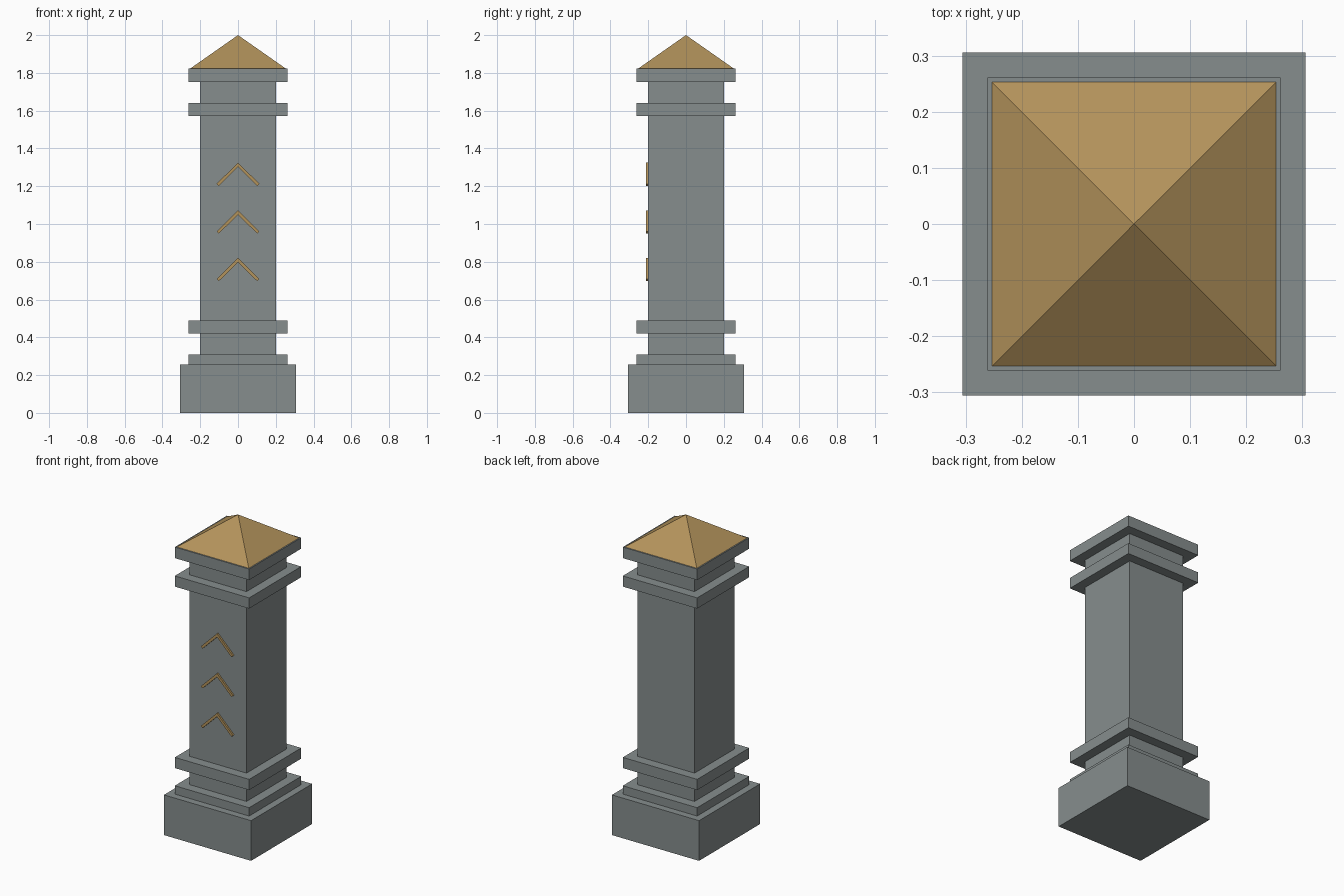
import bpy
import bmesh

cube = bpy.data.objects.get("Cube")
if cube:
    bpy.data.objects.remove(cube, do_unlink=True)


def make_material(name, colour):
    mat = bpy.data.materials.new(name)
    mat.use_nodes = True
    mat.diffuse_color = colour
    mat.node_tree.nodes["Principled BSDF"].inputs["Base Color"].default_value = colour
    return mat


stone = make_material("grey_stone", (0.24, 0.27, 0.27, 1))
gold = make_material("dull_gold", (0.45, 0.29, 0.105, 1))


def add_object(name, bm, mat):
    bmesh.ops.recalc_face_normals(bm, faces=bm.faces)
    mesh = bpy.data.meshes.new(name)
    bm.to_mesh(mesh)
    bm.free()
    mesh.materials.append(mat)
    obj = bpy.data.objects.new(name, mesh)
    bpy.context.collection.objects.link(obj)
    return obj


def square_block(name, half, bottom, top, mat=stone):
    bm = bmesh.new()
    bmesh.ops.create_cube(bm, size=1)
    bmesh.ops.scale(bm, vec=(2 * half, 2 * half, top - bottom), verts=bm.verts)
    bmesh.ops.translate(bm, vec=(0, 0, (top + bottom) / 2), verts=bm.verts)
    return add_object(name, bm, mat)


# Stone pillar: foot, shaft and projecting bands
square_block("base", 0.306, 0, 0.255)
square_block("plinth", 0.261, 0.255, 0.308)
square_block("shaft", 0.2, 0.308, 1.753)
square_block("lower_band", 0.261, 0.42, 0.488)
square_block("upper_band", 0.261, 1.572, 1.64)
square_block("capital", 0.261, 1.753, 1.823)

# Pyramid cap
bm = bmesh.new()
half = 0.253
corners = [bm.verts.new((x * half, y * half, 1.823))
           for x, y in ((-1, -1), (1, -1), (1, 1), (-1, 1))]
apex = bm.verts.new((0, 0, 2))
bm.faces.new(corners)
for i in range(4):
    bm.faces.new((corners[i], corners[(i + 1) % 4], apex))
add_object("pyramid_cap", bm, gold)


# Raised chevrons on the front face
def chevron(name, peak):
    outline = [(0, 0), (0.113, -0.112), (0.102, -0.123),
               (0, -0.023), (-0.102, -0.123), (-0.113, -0.112)]
    bm = bmesh.new()
    face = bm.faces.new([bm.verts.new((x, -0.199, peak + z)) for x, z in outline])
    ext = bmesh.ops.extrude_face_region(bm, geom=[face], use_keep_orig=True)
    moved = [v for v in ext["geom"] if isinstance(v, bmesh.types.BMVert)]
    bmesh.ops.translate(bm, vec=(0, -0.012, 0), verts=moved)
    add_object(name, bm, gold)


for label, peak in (("lower", 0.82), ("middle", 1.072), ("upper", 1.325)):
    chevron(label + "_chevron", peak)
